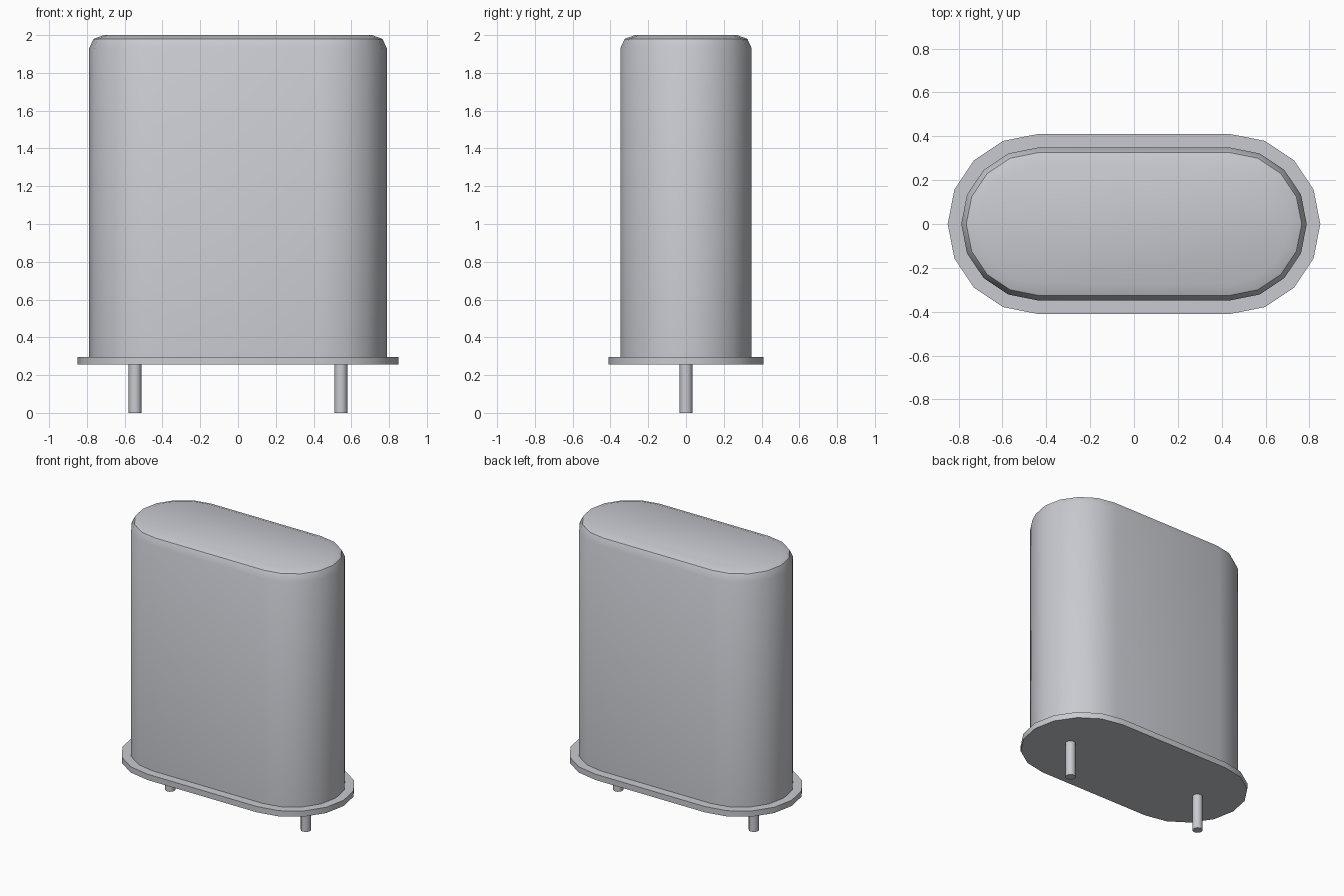
import bpy, bmesh, math

cube = bpy.data.objects.get("Cube")
if cube:
    bpy.data.objects.remove(cube, do_unlink=True)

HALF = 0.44   # half length of the straight sides
ARC = 8       # segments per rounded end

# Single brushed metal colour
metal = bpy.data.materials.new("silver metal")
metal.use_nodes = True
COLOUR = (0.58, 0.59, 0.63, 1.0)
metal.diffuse_color = COLOUR
metal.node_tree.nodes["Principled BSDF"].inputs["Base Color"].default_value = COLOUR


def stadium(r):
    """Outline of two half circles joined by straight sides."""
    pts = []
    for side, start in ((1, -math.pi / 2), (-1, math.pi / 2)):
        for i in range(ARC + 1):
            a = start + math.pi * i / ARC
            pts.append((side * HALF + r * math.cos(a), r * math.sin(a)))
    return pts


def circle(r, x, n=12):
    return [(x + r * math.cos(2 * math.pi * i / n), r * math.sin(2 * math.pi * i / n))
            for i in range(n)]


def loft(name, sections):
    """Skin a stack of (outline, z) sections and cap both ends."""
    bm = bmesh.new()
    rings = [[bm.verts.new((x, y, z)) for x, y in outline] for outline, z in sections]
    n = len(rings[0])
    for low, high in zip(rings, rings[1:]):
        for i in range(n):
            j = (i + 1) % n
            bm.faces.new((low[i], low[j], high[j], high[i]))
    bm.faces.new(rings[0][::-1])
    bm.faces.new(rings[-1])
    bmesh.ops.recalc_face_normals(bm, faces=bm.faces)
    mesh = bpy.data.meshes.new(name)
    bm.to_mesh(mesh)
    bm.free()
    mesh.materials.append(metal)
    obj = bpy.data.objects.new(name, mesh)
    bpy.context.collection.objects.link(obj)
    bpy.ops.object.select_all(action='DESELECT')
    obj.select_set(True)
    bpy.context.view_layer.objects.active = obj
    bpy.ops.object.shade_smooth_by_angle(angle=math.radians(32))
    return obj


# Can with a chamfered, slightly domed top
loft("can_body", [(stadium(r), z) for r, z in
                  ((0.348, 0.29), (0.348, 1.93), (0.325, 1.98), (0.27, 2.0))])

# Base flange
loft("base_flange", [(stadium(0.41), 0.255), (stadium(0.41), 0.297)])

# Lead pins
for name, x in (("left_pin", 0.545), ("right_pin", -0.545)):
    loft(name, [(circle(0.034, x), 0.0), (circle(0.034, x), 0.26)])
